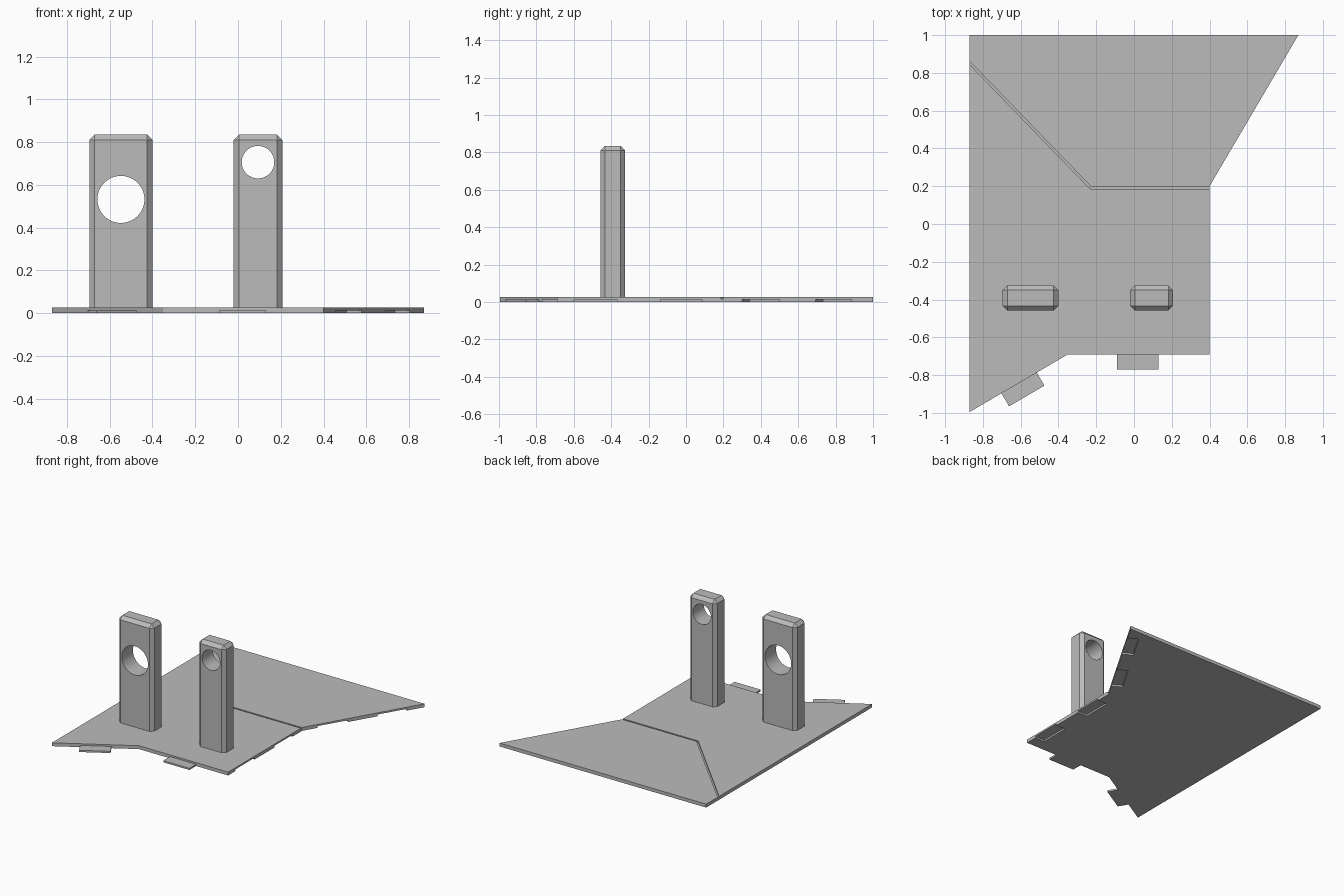
import bpy, bmesh, math
from mathutils import Vector

cube = bpy.data.objects.get("Cube")
if cube:
    bpy.data.objects.remove(cube, do_unlink=True)

grey = bpy.data.materials.new("plain_grey")
grey.use_nodes = True
colour = (0.5, 0.5, 0.5, 1)
grey.diffuse_color = colour
grey.node_tree.nodes["Principled BSDF"].inputs["Base Color"].default_value = colour

THICK = 0.026      # plate thickness
HALF = 0.013       # height of tabs and sockets
REACH = 0.08       # length of tabs and sockets


def add_object(name, bm):
    bmesh.ops.recalc_face_normals(bm, faces=bm.faces)
    mesh = bpy.data.meshes.new(name)
    bm.to_mesh(mesh)
    bm.free()
    mesh.materials.append(grey)
    obj = bpy.data.objects.new(name, mesh)
    bpy.context.collection.objects.link(obj)
    return obj


def prism(name, outline, z0, z1):
    bm = bmesh.new()
    face = bm.faces.new([bm.verts.new((p[0], p[1], z0)) for p in outline])
    top = bmesh.ops.extrude_face_region(bm, geom=[face])["geom"]
    verts = [g for g in top if isinstance(g, bmesh.types.BMVert)]
    bmesh.ops.translate(bm, verts=verts, vec=(0, 0, z1 - z0))
    return add_object(name, bm)


def edge_block(name, start, end, span, across, z0, z1):
    """Block along an edge: span is distance along it, across is distance to its left."""
    start, end = Vector(start), Vector(end)
    along = (end - start).normalized()
    left = Vector((-along.y, along.x))
    (a, b), (c, d) = span, across
    corners = [(a, c), (b, c), (b, d), (a, d)]
    return prism(name, [start + along * u + left * v for u, v in corners], z0, z1)


def select_only(obj):
    bpy.ops.object.select_all(action="DESELECT")
    obj.select_set(True)
    bpy.context.view_layer.objects.active = obj


def apply(obj, kind, **settings):
    mod = obj.modifiers.new(kind.lower(), kind)
    for key, value in settings.items():
        setattr(mod, key, value)
    select_only(obj)
    bpy.ops.object.modifier_apply(modifier=mod.name)


def cut(obj, cutter):
    apply(obj, "BOOLEAN", operation="DIFFERENCE", solver="EXACT", object=cutter)
    bpy.data.objects.remove(cutter, do_unlink=True)


# Base plate outline, counter-clockwise from the front right corner
corner, bend = (-0.87, -0.995), (-0.35, -0.69)
front, elbow, tip = (0.4, -0.69), (0.4, 0.2), (0.87, 1.0)
plate = prism("base_plate", [corner, bend, front, elbow, tip, (-0.87, 1.0)], 0, THICK)

# Sockets under the left side edges
for start, end, spans in [
    (front, elbow, [(0.09, 0.32), (0.555, 0.775)]),
    (elbow, tip, [(0.116, 0.348), (0.57, 0.795)]),
]:
    for span in spans:
        cut(plate, edge_block("socket_cutter", start, end, span,
                              (-0.02, REACH), -0.02, HALF))

# Shallow groove across the top
inner = (-0.23, 0.192)
for start, end in [((0.45, 0.192), inner), (inner, (-0.93, 0.915))]:
    length = (Vector(end) - Vector(start)).length
    cut(plate, edge_block("groove_cutter", start, end, (0, length),
                          (-0.006, 0.006), THICK - 0.01, THICK + 0.02))

# Tabs on the front edges
edge_block("straight_tab", bend, front, (0.26, 0.48), (-REACH, 0.01), 0, HALF)
edge_block("slanted_tab", corner, bend, (0.195, 0.412), (-REACH, 0.01), 0, HALF)


# Chamfered posts, each with a round hole through it
def post(name, x0, x1, height, hole_z, radius):
    y0, y1 = -0.458, -0.325
    obj = prism(name, [(x0, y0), (x1, y0), (x1, y1), (x0, y1)], 0.02, height)
    bm = bmesh.new()
    bm.from_mesh(obj.data)
    edges = [e for e in bm.edges if max(v.co.z for v in e.verts) > 0.1]
    bmesh.ops.bevel(bm, geom=edges, offset=0.025, segments=1, affect="EDGES")
    bm.to_mesh(obj.data)
    bm.free()
    bpy.ops.mesh.primitive_cylinder_add(
        vertices=64, radius=radius, depth=0.5,
        location=((x0 + x1) / 2, (y0 + y1) / 2, hole_z),
        rotation=(math.pi / 2, 0, 0))
    cutter = bpy.context.object
    cutter.data.materials.append(grey)
    cut(obj, cutter)
    select_only(obj)
    bpy.ops.object.shade_smooth_by_angle(angle=math.radians(20))


post("wide_post", -0.695, -0.4, 0.835, 0.532, 0.11)
post("narrow_post", -0.02, 0.207, 0.835, 0.706, 0.076)
